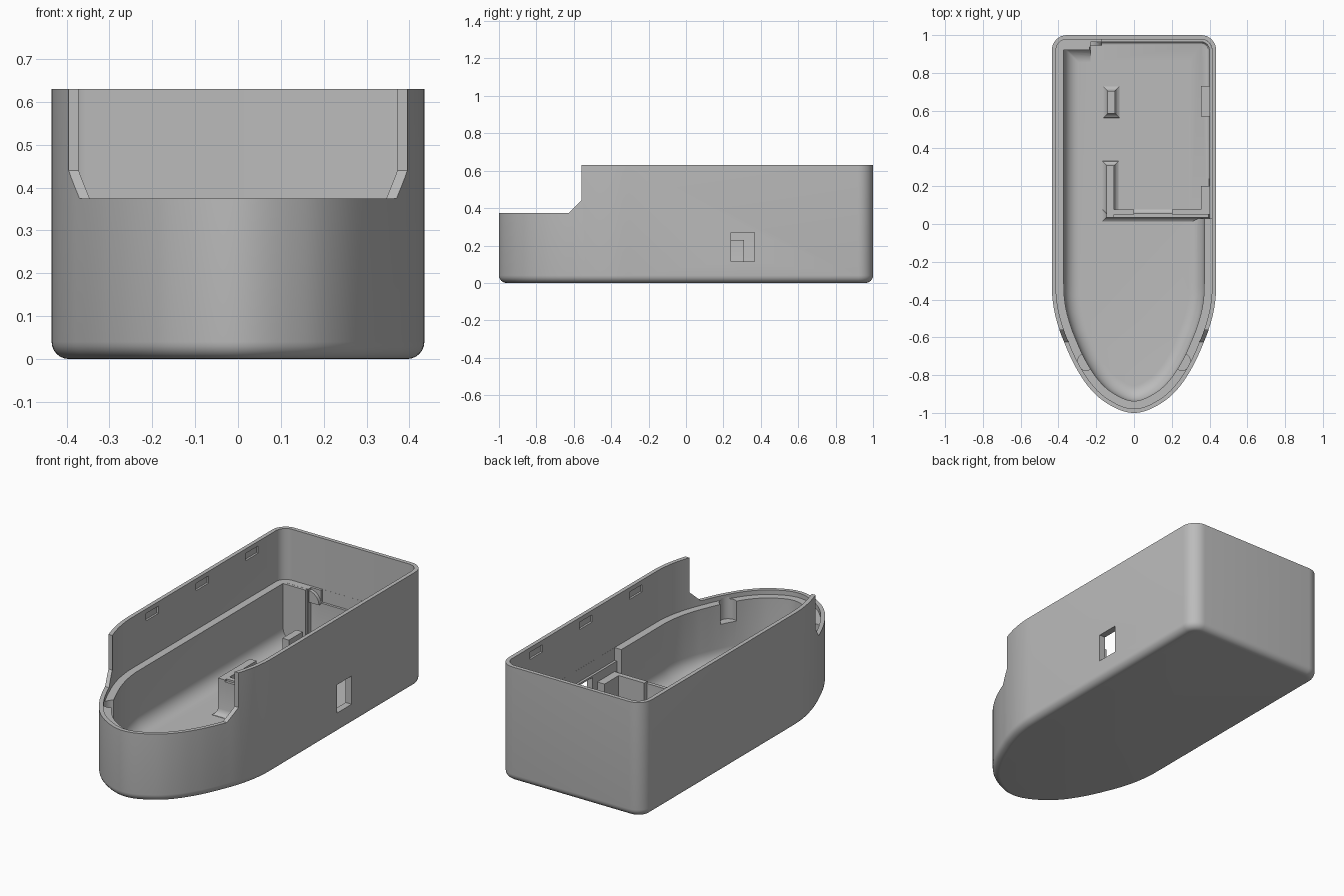
import bpy, bmesh, math

if "Cube" in bpy.data.objects:
    bpy.data.objects.remove(bpy.data.objects["Cube"])

grey = bpy.data.materials.new("plain_grey")
grey.diffuse_color = (0.5, 0.5, 0.5, 1)
grey.use_nodes = True
grey.node_tree.nodes["Principled BSDF"].inputs["Base Color"].default_value = grey.diffuse_color

# Right half of the tapered nose, from side wall to tip
NOSE = [(.435, -.30), (.433, -.38), (.42, -.47), (.395, -.56), (.37, -.625), (.338, -.70),
        (.302, -.77), (.25, -.85), (.19, -.915), (.125, -.96), (.06, -.99), (0, -1)]


def smooth_nose():
    p = [(.435, -.2)] + NOSE + [(-.06, -.99)]
    out = []
    for i in range(1, len(p) - 2):
        for k in range(4):
            t = k / 4
            out.append(tuple(.5 * (2 * b + (c - a) * t + (2 * a - 5 * b + 4 * c - d) * t * t
                                   + (3 * b - a - 3 * c + d) * t ** 3)
                             for a, b, c, d in zip(p[i - 1], p[i], p[i + 1], p[i + 2])))
    return out + [(0, -1)]


CURVE = smooth_nose()


def outline(d):
    """Plan of the case, moved inwards by d."""
    r = max(.08 - d, .006)
    half = []
    for k in range(9):
        a = math.pi / 2 * (1 - k / 8)
        half.append((.435 - d - r + r * math.cos(a), 1 - d - r + r * math.sin(a)))
    for i, (x, y) in enumerate(CURVE):
        if i == 0:
            nx, ny = 1, 0
        elif i == len(CURVE) - 1:
            nx, ny = 0, -1
        else:
            tx = CURVE[i + 1][0] - CURVE[i - 1][0]
            ty = CURVE[i + 1][1] - CURVE[i - 1][1]
            n = math.hypot(tx, ty)
            nx, ny = -ty / n, tx / n
        half.append((x - nx * d, y - ny * d))
    return half + [(-x, y) for x, y in reversed(half[:-1])]


def finish(bm, name):
    bmesh.ops.remove_doubles(bm, verts=bm.verts, dist=1e-5)
    bmesh.ops.recalc_face_normals(bm, faces=bm.faces)
    me = bpy.data.meshes.new(name)
    bm.to_mesh(me)
    bm.free()
    me.materials.append(grey)
    ob = bpy.data.objects.new(name, me)
    bpy.context.collection.objects.link(ob)
    return ob


def loft(name, loops):
    """Skin closed loops of points, capped at both ends."""
    bm = bmesh.new()
    rings = [[bm.verts.new(p) for p in loop] for loop in loops]
    n = len(rings[0])
    for a, b in zip(rings, rings[1:]):
        for i in range(n):
            j = (i + 1) % n
            bm.faces.new((a[i], a[j], b[j], b[i]))
    bm.faces.new(rings[0])
    bm.faces.new(rings[-1])
    return finish(bm, name)


def plan_loft(name, levels, xmin=-9, ymin=-9):
    loops = []
    for d, z in levels:
        loops.append([(max(x, xmin), max(y, ymin), z) for x, y in outline(d)])
    return loft(name, loops)


def rect(x0, x1, y0, y1, z, f=0):
    return [(x0 - f, y0 - f, z), (x1 + f, y0 - f, z), (x1 + f, y1 + f, z), (x0 - f, y1 + f, z)]


def box(name, x0, x1, y0, y1, z0, z1):
    return loft(name, [rect(x0, x1, y0, y1, z0), rect(x0, x1, y0, y1, z1)])


def flared(name, x0, x1, y0, y1, top):
    """Upright rib with a fillet where it meets the floor."""
    return loft(name, [rect(x0, x1, y0, y1, z, f) for z, f in
                       ((.025, .024), (.032, .022), (.038, .012), (.05, .004), (.065, 0), (top, 0))])


def fillet(d, z, r, n):
    return [(d + r * (1 - math.sin(a)), z + r * (1 - math.cos(a)))
            for a in (math.pi / 2 * k / n for k in range(n + 1))]


def cut(body, cutter):
    m = body.modifiers.new(cutter.name, 'BOOLEAN')
    m.operation = 'DIFFERENCE'
    m.solver = 'EXACT'
    m.object = cutter
    bpy.context.view_layer.objects.active = body
    bpy.ops.object.modifier_apply(modifier=m.name)
    bpy.data.objects.remove(cutter)


# Outer body with rounded bottom edge
case = plan_loft("case", fillet(0, 0, .04, 6) + [(0, .63)])

# Interior: thin upper lip, then thicker lower wall with rounded floor
cut(case, plan_loft("lip_cut", [(.022, .35), (.022, .8)]))
cut(case, plan_loft("bowl_cut", fillet(.063, .03, .08, 8) + [(.063, .5)]))

# Board bay at the back right: wider pocket and lower shelf
cut(case, plan_loft("bay_cut", fillet(.036, .03, .015, 3) + [(.036, .5)], -.23, .03))
cut(case, plan_loft("shelf_cut", [(.0225, .28), (.0225, .5)], -.17, .03))

# Lowered front with a sloped step
profile = [(-.56, .9), (-.56, .44), (-.625, .375), (-1.2, .375), (-1.2, .9)]
cut(case, loft("front_cut", [[(x, y, z) for y, z in profile] for x in (-.6, .6)]))

# Round notches in the nose ledge
for s in (-1, 1):
    ring = [(s * .255 + .045 * math.cos(k * math.pi / 10), -.73 + .045 * math.sin(k * math.pi / 10))
            for k in range(20)]
    cut(case, loft("notch_cut", [[(x, y, z) for x, y in ring] for z in (.24, .36)]))

# Side port opening
cut(case, box("port_cut", .3, .5, .24, .365, .115, .27))

# Shallow clip recesses on both inner walls
for s in (-1, 1):
    for y in (.71, .28, -.155):
        x0, x1 = sorted((s * .38, s * .424))
        cut(case, box("clip_cut", x0, x1, y - .055, y + .055, .565, .605))

# Ribs that hold the board
parts = [case,
         flared("cross_rib", -.145, .395, .035, .055, .22),
         box("cross_rib_left", -.145, 0, .05, .077, .03, .23),
         box("cross_rib_right", .2, .40, .05, .077, .03, .23),
         flared("long_rib", -.145, -.105, .035, .31, .23),
         flared("small_post", -.14, -.10, .585, .705, .24),
         box("front_stop", .355, .405, .07, .20, .03, .23),
         box("back_stop", .355, .405, .57, .73, .03, .23)]

# Corner ledge at the back left and its rounded end
parts.append(box("corner_ledge", -.385, -.235, .922, .96, .03, .3495))
arch = [(-.235 + .065 * math.sin(a), .275 + .065 * math.cos(a))
        for a in (math.pi / 2 * k / 8 for k in range(9))] + [(-.235, .275)]
parts.append(loft("ledge_end", [[(x, y, z) for x, z in arch] for y in (.945, .982)]))

for ob in parts:
    bpy.ops.object.select_all(action='DESELECT')
    ob.select_set(True)
    bpy.context.view_layer.objects.active = ob
    bpy.ops.object.shade_smooth_by_angle(angle=math.radians(30))
